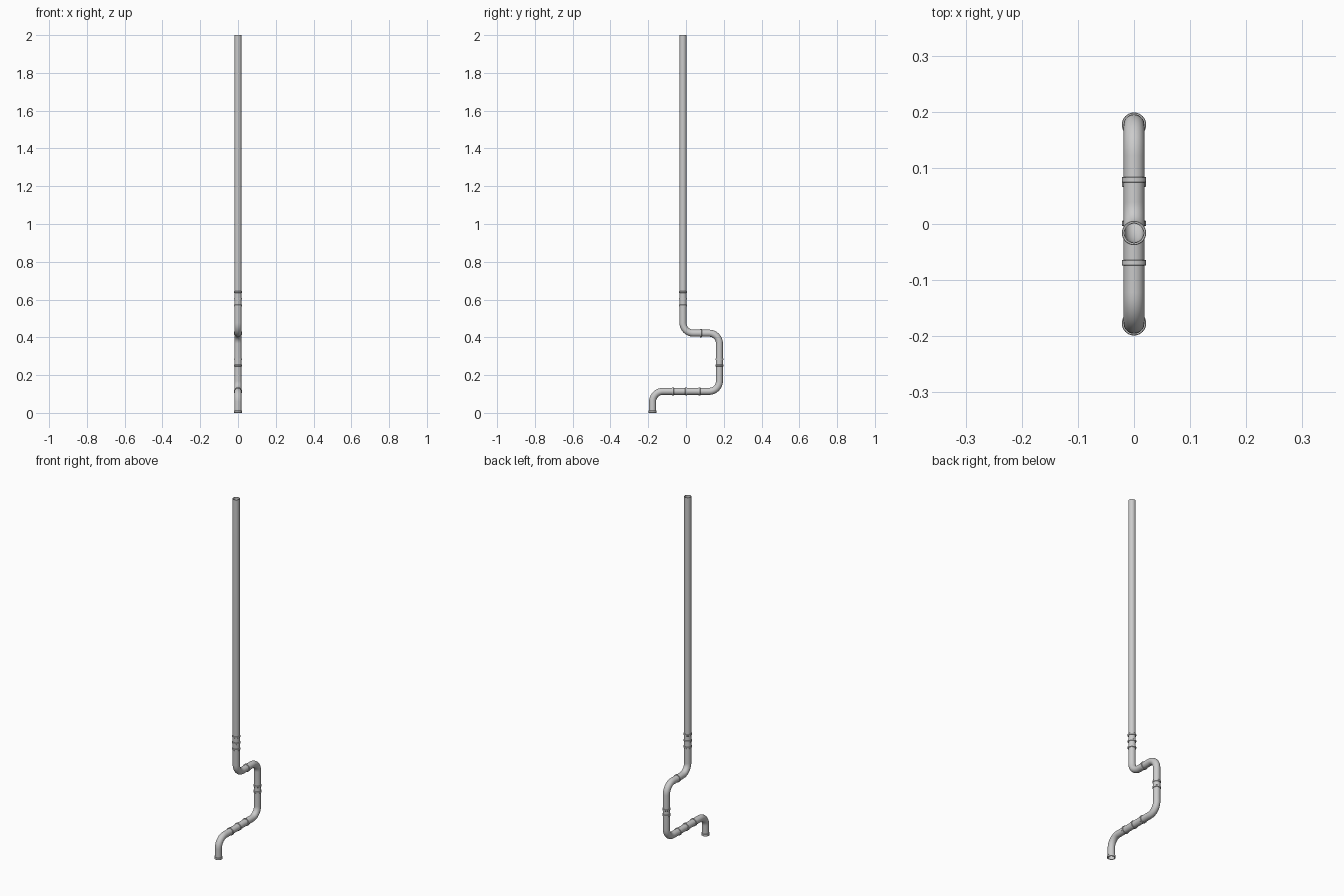
import bpy, bmesh
from math import sin, cos, pi, radians
from mathutils import Vector, Matrix

if "Cube" in bpy.data.objects:
    bpy.data.objects.remove(bpy.data.objects["Cube"])

SIDES = 32
R_OUT, R_IN = 0.0185, 0.0165
BEND = 0.055
Y_END, Y_TOP = 0.177, -0.016
Z_LOW, Z_HIGH = 0.114, 0.422


def finish(name, bm):
    bmesh.ops.recalc_face_normals(bm, faces=bm.faces[:])
    mesh = bpy.data.meshes.new(name)
    bm.to_mesh(mesh)
    bm.free()
    ob = bpy.data.objects.new(name, mesh)
    bpy.context.collection.objects.link(ob)
    bpy.context.view_layer.objects.active = ob
    ob.select_set(True)
    bpy.ops.object.shade_smooth_by_angle(angle=radians(35))
    ob.select_set(False)
    return ob


def skin(bm, rings):
    """Join a closed series of rings into a hollow solid."""
    for a, b in zip(rings, rings[1:] + rings[:1]):
        for i in range(SIDES):
            j = (i + 1) % SIDES
            bm.faces.new((a[i], a[j], b[j], b[i]))


def rounded_path(corners, radius, steps=10):
    """Points and tangents of a polyline with right-angle arc bends."""
    pts = [Vector(c) for c in corners]
    out = [(pts[0], (pts[1] - pts[0]).normalized())]
    for p, c, n in zip(pts, pts[1:], pts[2:]):
        d0, d1 = (c - p).normalized(), (n - c).normalized()
        centre = c - d0 * radius + d1 * radius
        for k in range(steps + 1):
            a = pi / 2 * k / steps
            out.append((centre + (d0 * sin(a) - d1 * cos(a)) * radius,
                        d0 * cos(a) + d1 * sin(a)))
    out.append((pts[-1], (pts[-1] - pts[-2]).normalized()))
    return out


def pipe(name, corners):
    bm = bmesh.new()
    path = rounded_path(corners, BEND)
    side = Vector((1, 0, 0))

    def ring(p, t, r):
        up = t.cross(side)
        return [bm.verts.new(p + (side * cos(2 * pi * i / SIDES) + up * sin(2 * pi * i / SIDES)) * r)
                for i in range(SIDES)]

    outer = [ring(p, t, R_OUT) for p, t in path]
    inner = [ring(p, t, R_IN) for p, t in reversed(path)]
    skin(bm, outer + inner)
    return finish(name, bm)


def collar(name, y, z, along_y=False, width=0.010):
    """Raised band with softened rims around the pipe."""
    bm = bmesh.new()
    h, r, c = width / 2, 0.0217, 0.0012
    profile = [(R_OUT - 0.001, -h), (r - c, -h), (r, -h + c),
               (r, h - c), (r - c, h), (R_OUT - 0.001, h)]
    rings = [[bm.verts.new((rad * cos(2 * pi * i / SIDES), rad * sin(2 * pi * i / SIDES), t))
              for i in range(SIDES)] for rad, t in profile]
    skin(bm, rings)
    turn = Matrix.Rotation(-pi / 2 if along_y else 0, 4, 'X')
    bm.transform(Matrix.Translation((0, y, z)) @ turn)
    return finish(name, bm)


# Continuous bent drain pipe, open at both ends
pipe("bent_pipe", [(0, -Y_END, 0), (0, -Y_END, Z_LOW), (0, Y_END, Z_LOW),
                   (0, Y_END, Z_HIGH), (0, Y_TOP, Z_HIGH), (0, Y_TOP, 2)])

# Collars on the long upright
for i, z in enumerate((0.568, 0.604, 0.640)):
    collar(f"upright_collar_{i + 1}", Y_TOP, z)

# Collars on the short riser
for i, z in enumerate((0.251, 0.284)):
    collar(f"riser_collar_{i + 1}", Y_END, z)

# Collars on the horizontal runs
for i, y in enumerate((-0.069, 0.001, 0.071)):
    collar(f"lower_run_collar_{i + 1}", y, Z_LOW, True)
collar("upper_run_collar", 0.079, Z_HIGH, True)

# Outlet rim at the foot
collar("outlet_collar", -Y_END, 0.006, width=0.012)
